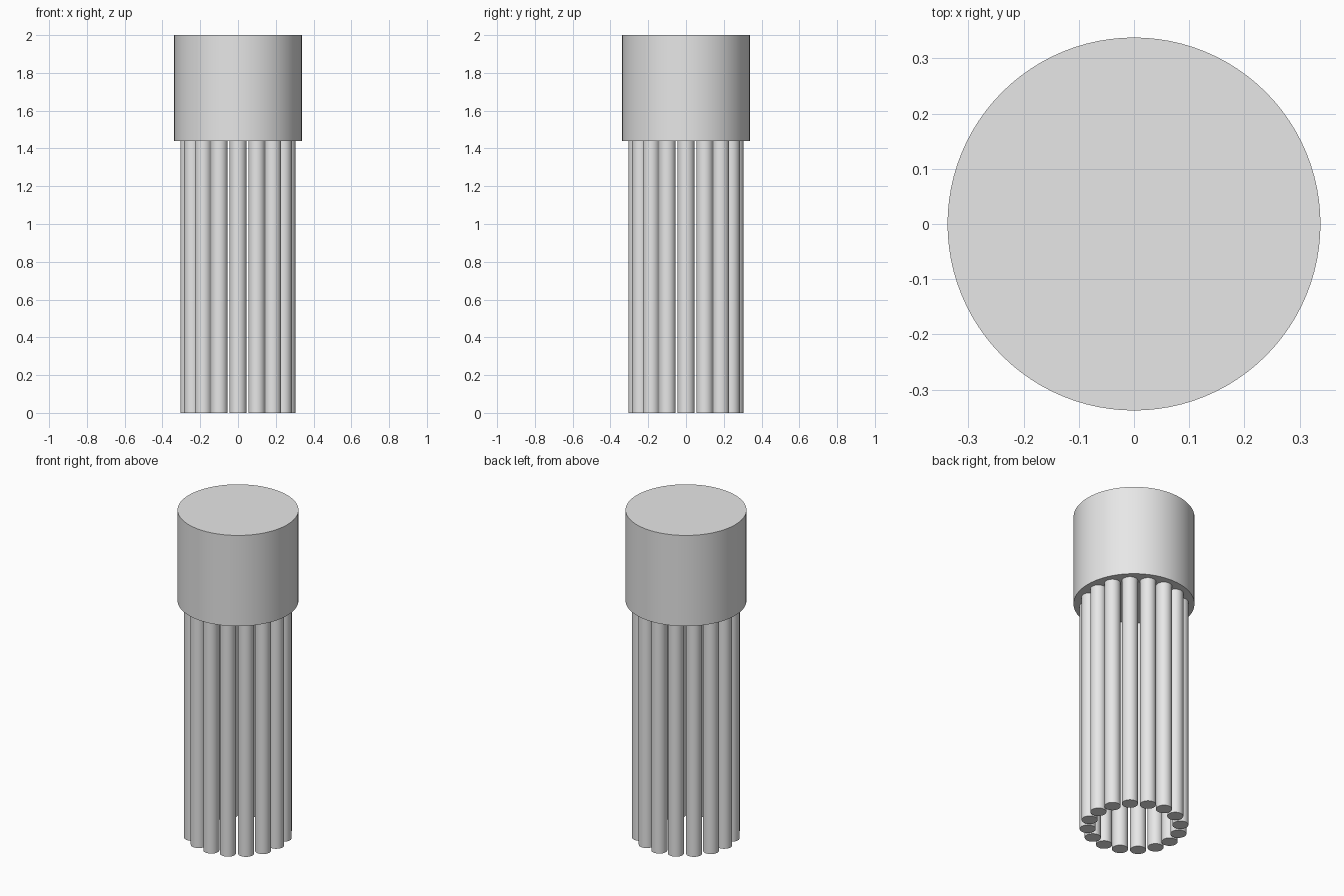
import bpy
import math

cube = bpy.data.objects.get("Cube")
if cube:
    bpy.data.objects.remove(cube, do_unlink=True)

ROD_COUNT = 16
RING_RADIUS = 0.26
ROD_RADIUS = 0.045
CAP_RADIUS = 0.338
CAP_BOTTOM = 1.44
TOP = 2.0

# Single grey material
grey = bpy.data.materials.new("light_grey")
grey.use_nodes = True
colour = (0.8, 0.8, 0.8, 1.0)
grey.diffuse_color = colour
for node in grey.node_tree.nodes:
    if node.type == 'BSDF_PRINCIPLED':
        node.inputs["Base Color"].default_value = colour


def cylinder(name, radius, low, high, x=0.0, y=0.0, sides=32):
    """Upright smooth cylinder with sharp rims."""
    bpy.ops.mesh.primitive_cylinder_add(
        vertices=sides, radius=radius, depth=high - low,
        location=(x, y, (low + high) / 2))
    obj = bpy.context.object
    obj.name = name
    obj.data.materials.append(grey)
    bpy.ops.object.shade_smooth_by_angle(angle=math.radians(30))
    return obj


# Solid round cap
cylinder("cap", CAP_RADIUS, CAP_BOTTOM, TOP, sides=96)

# Ring of rods hanging below the cap
for i in range(ROD_COUNT):
    angle = math.tau * i / ROD_COUNT
    cylinder(f"rod_{i + 1}", ROD_RADIUS, 0.0, CAP_BOTTOM,
             RING_RADIUS * math.cos(angle), RING_RADIUS * math.sin(angle))
